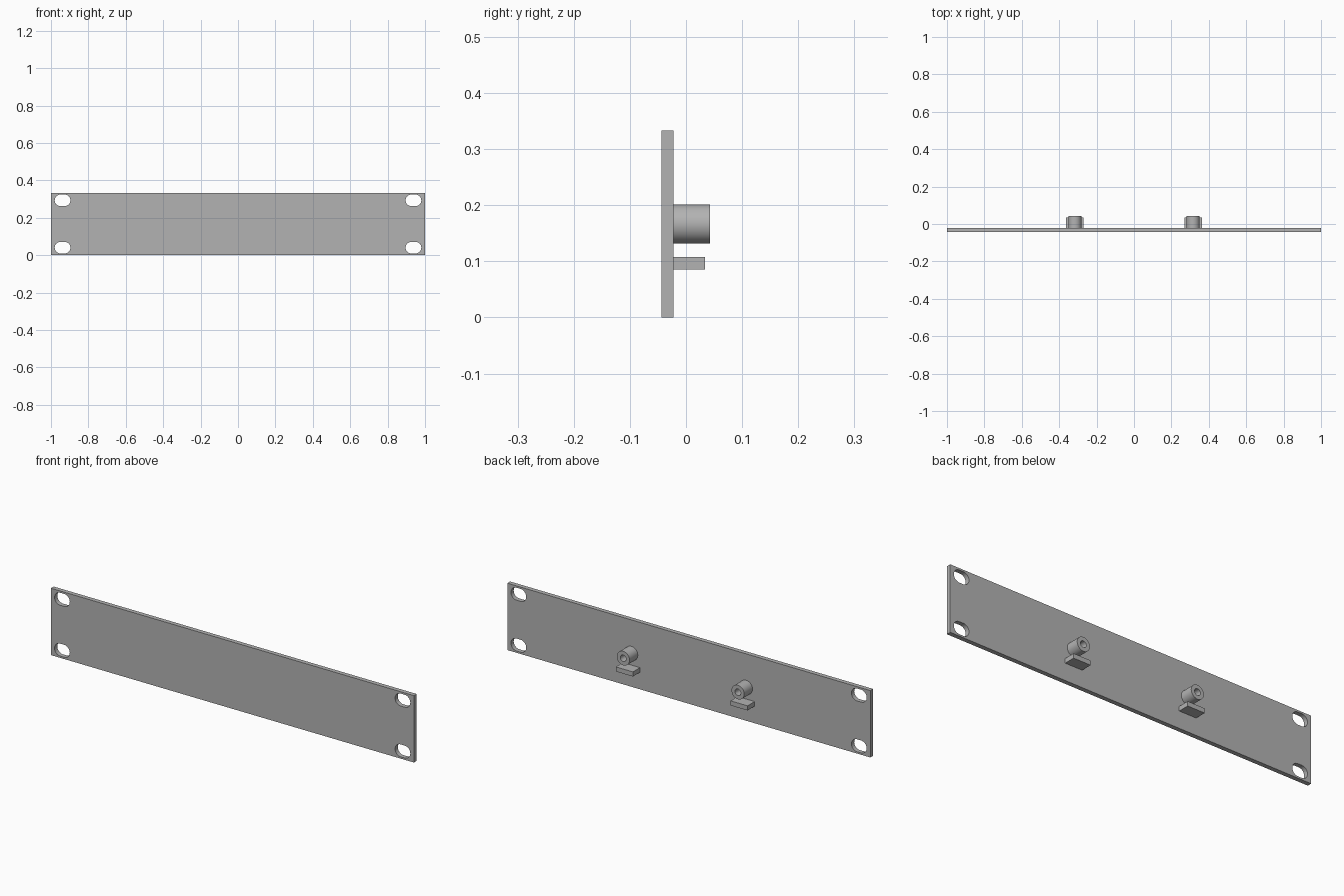
import bpy, bmesh
from math import pi, cos, sin
from mathutils import Matrix, Vector

if "Cube" in bpy.data.objects:
    bpy.data.objects.remove(bpy.data.objects["Cube"], do_unlink=True)

# Panel dimensions
HEIGHT = 0.333
FRONT, BACK = -0.044, -0.022

grey = bpy.data.materials.new("plain_grey")
grey.use_nodes = True
colour = (0.45, 0.45, 0.45, 1)
grey.diffuse_color = colour
grey.node_tree.nodes["Principled BSDF"].inputs["Base Color"].default_value = colour


def finish(name, bm):
    """Turn a bmesh into a clean, edge-sharp smooth object."""
    bmesh.ops.remove_doubles(bm, verts=bm.verts, dist=1e-5)
    bmesh.ops.recalc_face_normals(bm, faces=bm.faces)
    mesh = bpy.data.meshes.new(name)
    bm.to_mesh(mesh)
    bm.free()
    mesh.materials.append(grey)
    obj = bpy.data.objects.new(name, mesh)
    bpy.context.collection.objects.link(obj)
    bpy.ops.object.select_all(action="DESELECT")
    obj.select_set(True)
    bpy.context.view_layer.objects.active = obj
    bpy.ops.object.shade_smooth_by_angle(angle=pi / 6)
    return obj


def slot_outline(cx, cz, length, radius, steps=16):
    """Rounded slot: two half circles joined by straight sides."""
    points = []
    for side in (1, -1):
        for i in range(steps + 1):
            a = -pi / 2 + pi * i / steps
            points.append((cx + side * (length / 2 - radius + radius * cos(a)),
                           cz + side * radius * sin(a)))
    return points


# Panel: rectangle pierced by four mounting slots
bm = bmesh.new()
loops = [[(-1, 0), (1, 0), (1, HEIGHT), (-1, HEIGHT)]]
loops += [slot_outline(x, z, 0.084, 0.031)
          for x in (-0.938, 0.938) for z in (0.04, HEIGHT - 0.04)]
edges = []
for loop in loops:
    verts = [bm.verts.new((x, FRONT, z)) for x, z in loop]
    edges += [bm.edges.new((v, verts[i - 1])) for i, v in enumerate(verts)]
bmesh.ops.triangle_fill(bm, edges=edges, use_beauty=True)
ext = bmesh.ops.extrude_face_region(bm, geom=bm.faces[:], use_keep_orig=True)
moved = [g for g in ext["geom"] if isinstance(g, bmesh.types.BMVert)]
bmesh.ops.translate(bm, verts=moved, vec=(0, BACK - FRONT, 0))
finish("panel", bm)

for side, x in (("left", 0.316), ("right", -0.316)):
    # Hollow standoff: profile lathed about the y axis
    bm = bmesh.new()
    centre = Vector((x, 0, HEIGHT / 2))
    profile = [(0.035, BACK), (0.035, 0.043), (0.016, 0.043),
               (0.016, BACK + 0.001), (0, BACK + 0.001)]
    verts = [bm.verts.new(centre + Vector((r, y, 0))) for r, y in profile]
    line = [bm.edges.new(pair) for pair in zip(verts, verts[1:])]
    bmesh.ops.spin(bm, geom=verts + line, cent=centre, axis=(0, 1, 0),
                   angle=2 * pi, steps=48, use_merge=True)
    finish(side + "_standoff", bm)

    # Support ledge below the standoff
    bm = bmesh.new()
    place = Matrix.Translation((x, (BACK + 0.034) / 2, 0.0965))
    size = Matrix.Diagonal((0.094, 0.034 - BACK, 0.023, 1))
    bmesh.ops.create_cube(bm, size=1, matrix=place @ size)
    finish(side + "_ledge", bm)
